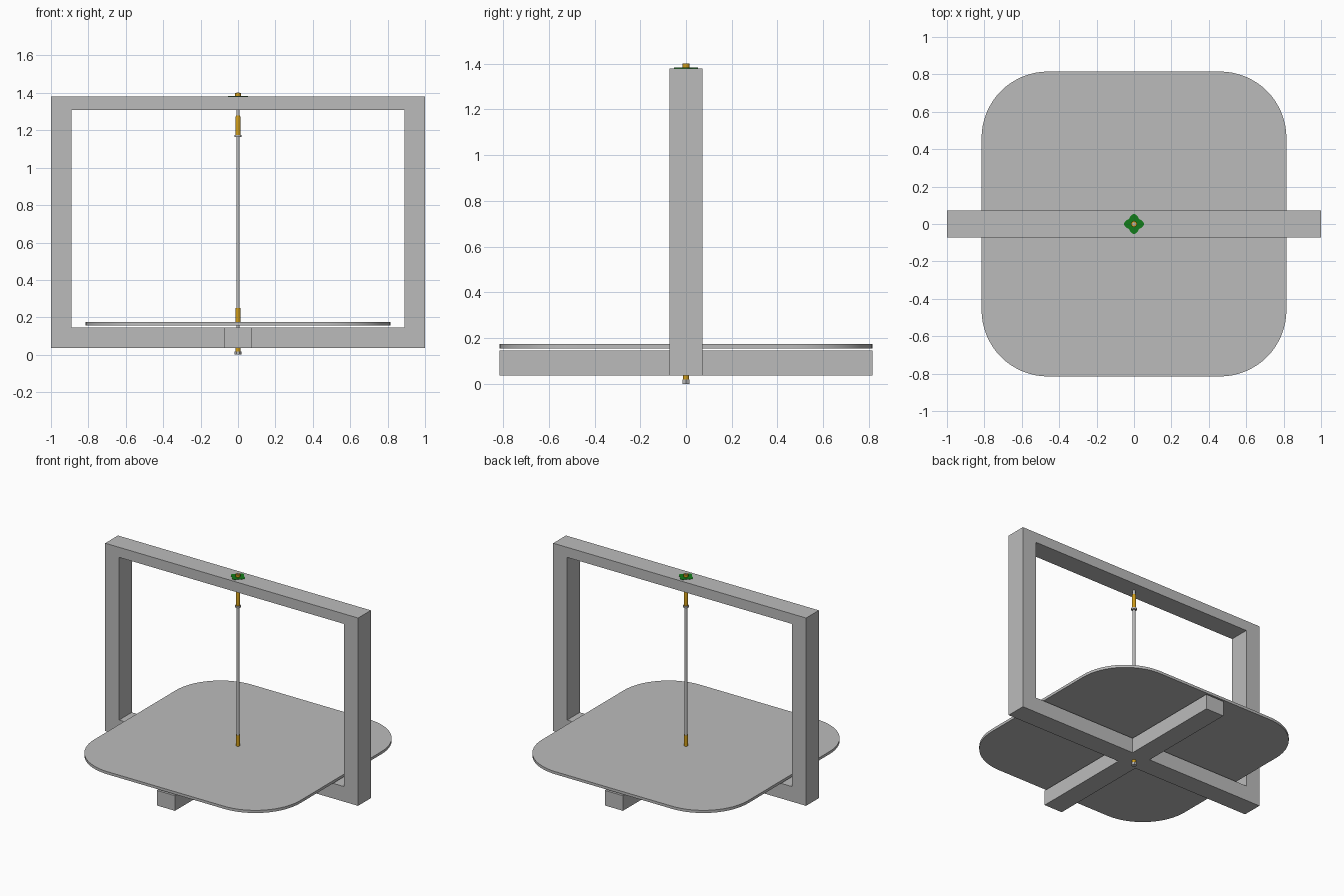
import bpy, bmesh, math

cube = bpy.data.objects.get("Cube")
if cube:
    bpy.data.objects.remove(cube, do_unlink=True)


def material(name, rgb):
    m = bpy.data.materials.new(name)
    m.use_nodes = True
    m.diffuse_color = (*rgb, 1)
    m.node_tree.nodes["Principled BSDF"].inputs["Base Color"].default_value = (*rgb, 1)
    return m


GREY = material("grey", (0.5, 0.5, 0.5))
GOLD = material("gold", (0.62, 0.33, 0.01))
GREEN = material("green", (0.006, 0.2, 0.01))


def add_object(name, bm, mat, smooth=False):
    bmesh.ops.recalc_face_normals(bm, faces=bm.faces)
    me = bpy.data.meshes.new(name)
    bm.to_mesh(me)
    bm.free()
    me.materials.append(mat)
    ob = bpy.data.objects.new(name, me)
    bpy.context.collection.objects.link(ob)
    if smooth:
        bpy.ops.object.select_all(action="DESELECT")
        ob.select_set(True)
        bpy.context.view_layer.objects.active = ob
        bpy.ops.object.shade_smooth_by_angle(angle=math.radians(35))
    return ob


def prism(name, outline, z0, z1, mat, smooth=False):
    """Extrude a horizontal outline from z0 to z1."""
    bm = bmesh.new()
    face = bm.faces.new([bm.verts.new((x, y, z0)) for x, y in outline])
    top = bmesh.ops.extrude_face_region(bm, geom=[face])["geom"]
    for v in top:
        if isinstance(v, bmesh.types.BMVert):
            v.co.z = z1
    return add_object(name, bm, mat, smooth)


def turned(name, profile, mat, sides=24):
    """Solid of revolution about z, from (radius, height) pairs."""
    bm = bmesh.new()
    rings = [[bm.verts.new((r * math.cos(math.tau * i / sides),
                            r * math.sin(math.tau * i / sides), z))
              for i in range(sides)] for r, z in profile]
    for a, b in zip(rings, rings[1:]):
        for i in range(sides):
            j = (i + 1) % sides
            bm.faces.new((a[i], a[j], b[j], b[i]))
    bm.faces.new(rings[0])
    bm.faces.new(rings[-1])
    return add_object(name, bm, mat, True)


W = 0.072            # half width of the beams
Z0, Z1 = 0.037, 0.145  # base beam heights
TOP = 1.38

# Upright frame: rectangular ring with real thickness
bm = bmesh.new()
loops = []
for y in (-W, W):
    for x, lo, hi in ((1, Z0, TOP), (0.89, Z1, 1.308)):
        loops.append([bm.verts.new((sx * x, y, z))
                      for sx, z in ((-1, lo), (1, lo), (1, hi), (-1, hi))])
fo, fi, bo, bi = loops
for a, b in ((fo, fi), (bo, bi), (fo, bo), (fi, bi)):
    for i in range(4):
        j = (i + 1) % 4
        bm.faces.new((a[i], a[j], b[j], b[i]))
add_object("upright_frame", bm, GREY)

# Base arms, front and back
for name, s in (("front_base_arm", -1), ("back_base_arm", 1)):
    prism(name, [(-W, s * W), (W, s * W), (W, s * 0.815), (-W, s * 0.815)], Z0, Z1, GREY)

# Rounded tray
HALF, R, N = 0.815, 0.355, 16
corners = ((1, 1), (-1, 1), (-1, -1), (1, -1))
tray = []
for k, (sx, sy) in enumerate(corners):
    for i in range(N + 1):
        a = math.pi / 2 * (k + i / N)
        tray.append((sx * (HALF - R) + R * math.cos(a), sy * (HALF - R) + R * math.sin(a)))
prism("tray", tray, 0.155, 0.174, GREY, True)

# Central rod and its fittings
turned("rod", [(0.009, 0.004), (0.009, 1.402)], GREY)
turned("lower_sleeve", [(0.0145, 0.174), (0.0145, 0.25)], GOLD)
turned("upper_sleeve", [(0.0145, 1.175), (0.0145, 1.265), (0.011, 1.278)], GOLD)
turned("upper_collar", [(0.018, 1.163), (0.018, 1.176)], GREY)
turned("bottom_sleeve", [(0.014, 0.016), (0.014, Z0)], GOLD)
turned("bottom_nut", [(0.018, 0), (0.018, 0.018)], GREY, 6)
turned("top_cap", [(0.016, TOP), (0.016, 1.4)], GOLD)

# Four-lobed washer on the top beam
lobes = []
for i in range(64):
    a = math.tau * i / 64
    r = 0.046 + 0.007 * math.cos(4 * a)
    lobes.append((r * math.cos(a), r * math.sin(a)))
prism("lobed_washer", lobes, TOP, TOP + 0.003, GREEN)
